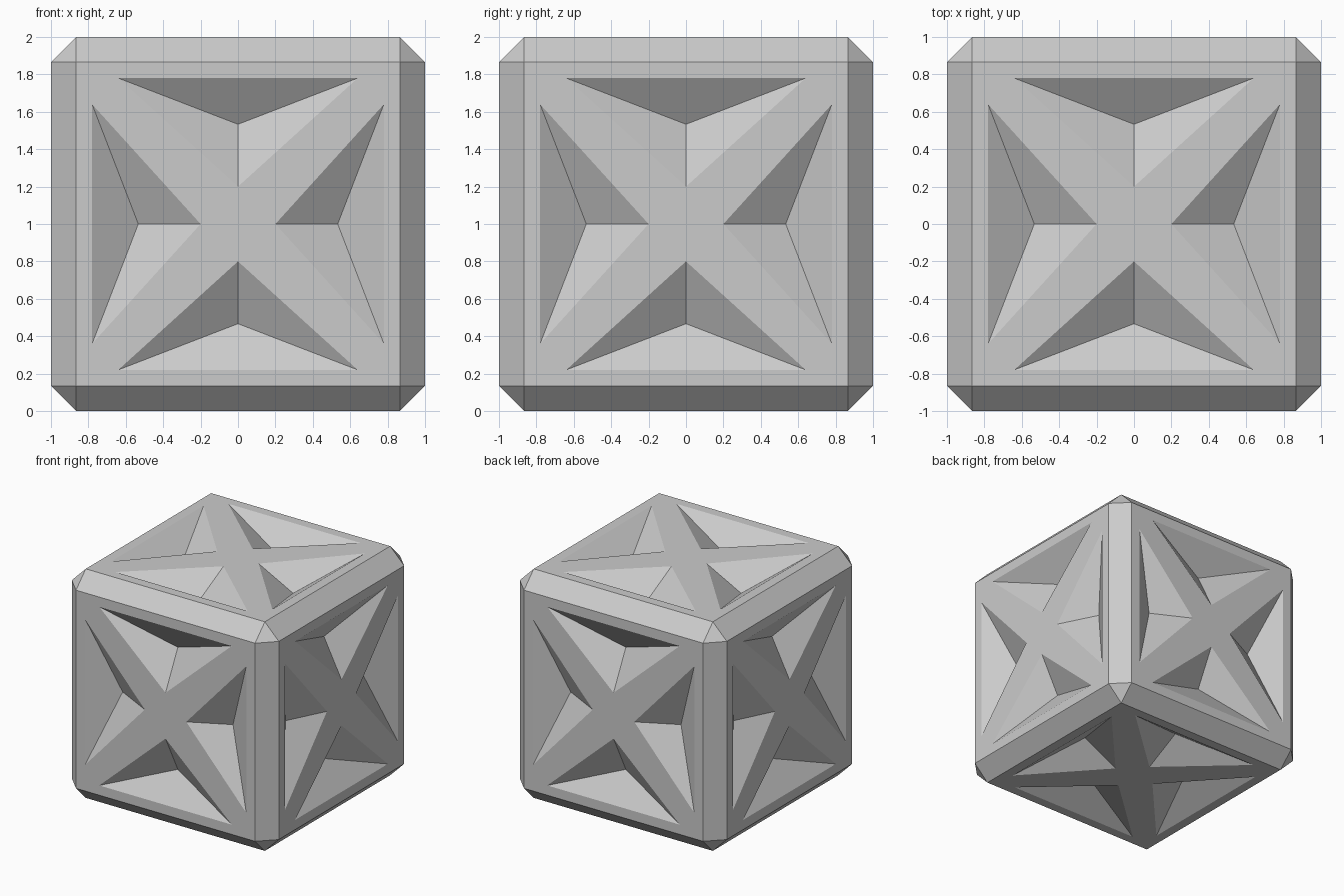
import bpy, bmesh, math
from mathutils import Matrix, Vector

if "Cube" in bpy.data.objects:
    bpy.data.objects.remove(bpy.data.objects["Cube"])

CHAMFER = 0.135          # width of the cut along each cube edge
PANEL = 1 - CHAMFER      # half width of each flat side
DEPTH = 0.17             # depth of the triangular pits

bm = bmesh.new()

# Chamfered cube frame with its six flat sides left open
bmesh.ops.create_cube(bm, size=2)
bmesh.ops.bevel(bm, geom=bm.edges[:], offset=CHAMFER, offset_type='OFFSET',
                segments=1, profile=0.5, affect='EDGES')
big = [f for f in bm.faces if f.calc_area() > 1]
bmesh.ops.delete(bm, geom=big, context='FACES')


def add_quarter(mat):
    """One quarter of a side: flat border, half braces and a pyramid pit."""
    pts = {
        'L': (-PANEL, PANEL, 1), 'R': (PANEL, PANEL, 1), 'O': (0, 0, 1),
        'A': (-0.64, 0.78, 1), 'B': (0.64, 0.78, 1), 'C': (0, 0.20, 1),
        'P': (0, 0.533, 1 - DEPTH),
    }
    v = {k: bm.verts.new(mat @ Vector(p)) for k, p in pts.items()}
    for loop in ('RLAB', 'ORBC', 'LOCA', 'BAP', 'CBP', 'ACP'):
        bm.faces.new([v[k] for k in loop])


# Six sides, each made of four turned quarters
sides = [Matrix.Rotation(math.pi / 2 * i, 4, 'X') for i in range(4)]
sides += [Matrix.Rotation(s * math.pi / 2, 4, 'Y') for s in (1, -1)]
for side in sides:
    for q in range(4):
        add_quarter(side @ Matrix.Rotation(math.pi / 2 * q, 4, 'Z'))

bmesh.ops.remove_doubles(bm, verts=bm.verts[:], dist=0.001)
bmesh.ops.recalc_face_normals(bm, faces=bm.faces[:])
bmesh.ops.translate(bm, verts=bm.verts[:], vec=(0, 0, 1))

mesh = bpy.data.meshes.new("crate")
bm.to_mesh(mesh)
bm.free()
crate = bpy.data.objects.new("crate", mesh)
bpy.context.collection.objects.link(crate)
